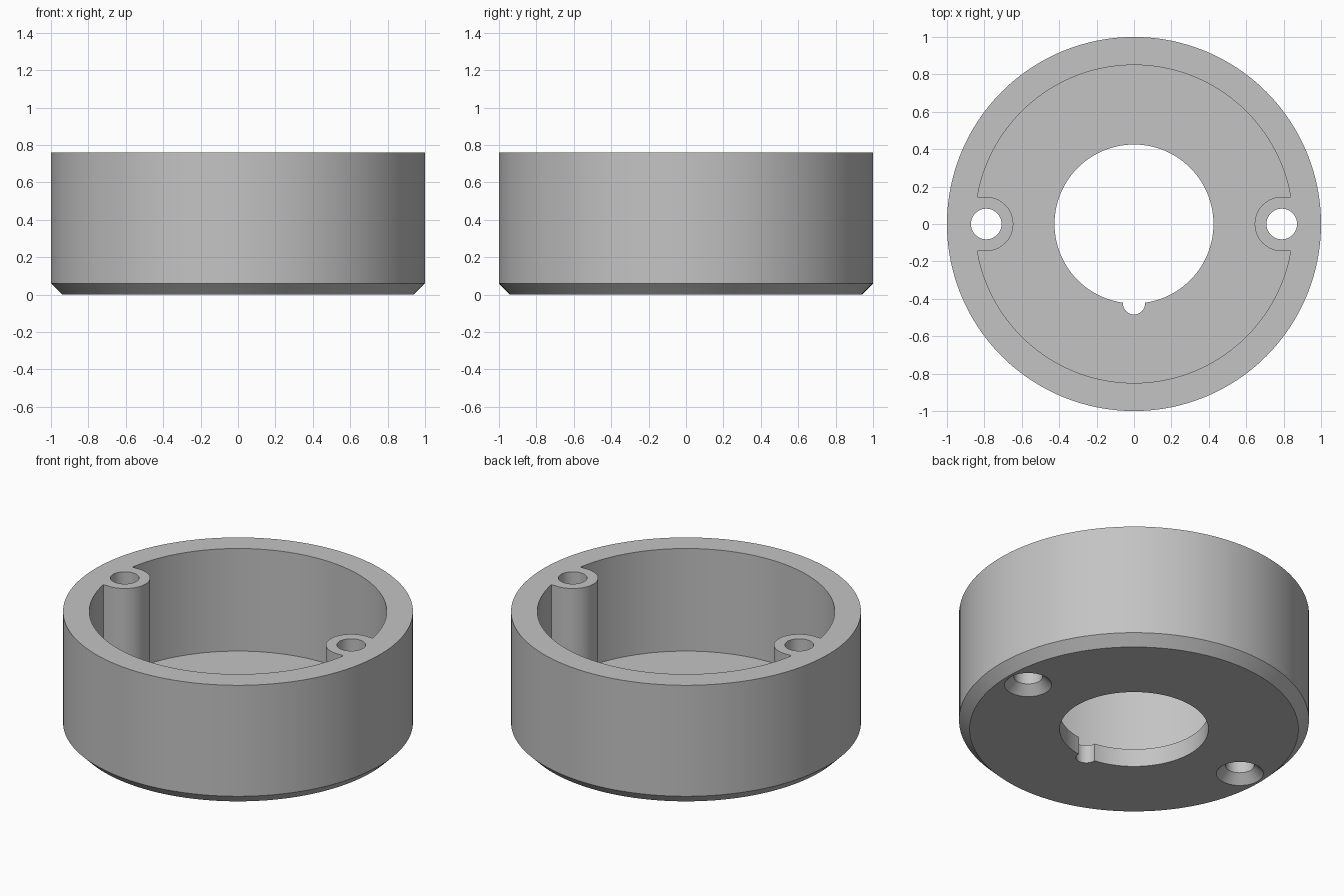
import bpy
import bmesh
from math import asin, cos, pi, sin

HEIGHT, FLOOR = 0.76, 0.113
INNER_R = 0.85
POST_X, POST_R = 0.79, 0.145
HOLE_R, NOTCH_R = 0.425, 0.059

default = bpy.data.objects.get("Cube")
if default:
    bpy.data.objects.remove(default, do_unlink=True)

grey = bpy.data.materials.new("plain grey")
grey.use_nodes = True
grey.diffuse_color = (0.55, 0.55, 0.55, 1)
grey.node_tree.nodes["Principled BSDF"].inputs["Base Color"].default_value = grey.diffuse_color


def arc(cx, cy, r, start, end, steps):
    """Points along an arc, both ends included."""
    angles = [start + (end - start) * i / steps for i in range(steps + 1)]
    return [(cx + r * cos(a), cy + r * sin(a)) for a in angles]


def circle(r, cx=0, cy=0, steps=128):
    return arc(cx, cy, r, 0, 2 * pi, steps)[:-1]


def loft(name, sections):
    """Closed solid through matching outlines, each given with its height."""
    bm = bmesh.new()
    rings = [[bm.verts.new((x, y, z)) for x, y in outline] for outline, z in sections]
    for low, high in zip(rings, rings[1:]):
        for i in range(len(low)):
            j = (i + 1) % len(low)
            bm.faces.new((low[i], low[j], high[j], high[i]))
    bm.faces.new(rings[0][::-1])
    bm.faces.new(rings[-1])
    bmesh.ops.recalc_face_normals(bm, faces=bm.faces)
    mesh = bpy.data.meshes.new(name)
    bm.to_mesh(mesh)
    bm.free()
    mesh.materials.append(grey)
    obj = bpy.data.objects.new(name, mesh)
    bpy.context.collection.objects.link(obj)
    return obj


# Outer body with chamfered lower edge
housing = loft("round_housing", [(circle(0.94), 0), (circle(1), 0.06), (circle(1), HEIGHT)])

# Pocket outline: half a ring, then the round nose of a post, repeated half a turn on
a = asin(POST_R / INNER_R)
half = arc(0, 0, INNER_R, a, pi - a, 64) + arc(-POST_X, 0, POST_R, pi / 2, -pi / 2, 24)
pocket = half + [(-x, -y) for x, y in half]
cutters = [loft("pocket_cutter", [(pocket, FLOOR), (pocket, 1)])]

# Central opening with a small round key notch
for name, outline in (("opening_cutter", circle(HOLE_R)),
                      ("notch_cutter", circle(NOTCH_R, 0, -HOLE_R, 32))):
    cutters.append(loft(name, [(outline, -0.1), (outline, 0.3)]))

# Screw holes through the posts, countersunk from below
for side in (-1, 1):
    profile = [(0.145, -0.01), (0.082, 0.053), (0.082, 1)]
    cutters.append(loft("screw_hole_cutter",
                        [(circle(r, side * POST_X, 0, 48), z) for r, z in profile]))

# Cut everything out of the body
bpy.ops.object.select_all(action="DESELECT")
housing.select_set(True)
bpy.context.view_layer.objects.active = housing
for cutter in cutters:
    cutter.hide_render = True
    mod = housing.modifiers.new(cutter.name, "BOOLEAN")
    mod.operation = "DIFFERENCE"
    mod.solver = "EXACT"
    mod.object = cutter
    bpy.ops.object.modifier_apply(modifier=mod.name)
    bpy.data.objects.remove(cutter, do_unlink=True)

bpy.ops.object.shade_smooth_by_angle(angle=pi / 6)
